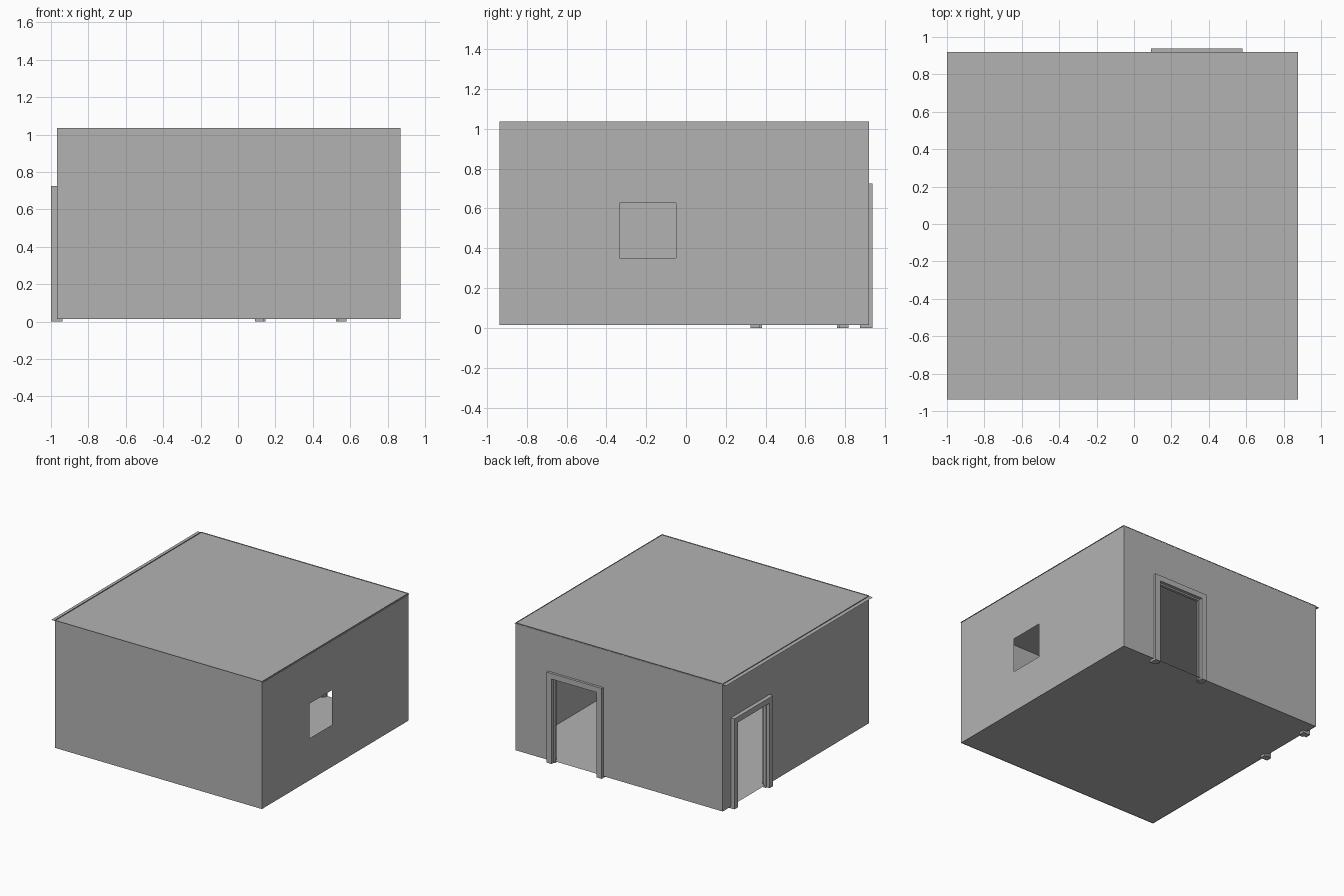
import bpy, bmesh
from mathutils import Matrix, Vector

cube = bpy.data.objects.get("Cube")
if cube:
    bpy.data.objects.remove(cube, do_unlink=True)

grey = bpy.data.materials.new("plain_grey")
grey.use_nodes = True
COLOUR = (0.45, 0.45, 0.45, 1)
grey.diffuse_color = COLOUR
grey.node_tree.nodes["Principled BSDF"].inputs["Base Color"].default_value = COLOUR

# Room limits
X0, X1 = -0.968, 0.868
Y0, Y1 = -0.937, 0.918
Z0, Z1 = 0.014, 1.036
DOOR_H = 0.725
FACE, STOP = 0.045, 0.012


def finish(name, bm):
    mesh = bpy.data.meshes.new(name)
    bm.to_mesh(mesh)
    bm.free()
    mesh.materials.append(grey)
    obj = bpy.data.objects.new(name, mesh)
    bpy.context.collection.objects.link(obj)
    return obj


def sheet(name, place, u, v, hole=None):
    """Flat sheet over u and v, with an optional rectangular hole (u0, u1, v0, v1)."""
    us, vs = list(u), list(v)
    if hole:
        us = sorted(set(us + list(hole[:2])))
        vs = sorted(set(vs + list(hole[2:])))
    bm = bmesh.new()
    for a, b in zip(us, us[1:]):
        for c, d in zip(vs, vs[1:]):
            if hole and hole[0] <= a < hole[1] and hole[2] <= c < hole[3]:
                continue
            bm.faces.new([bm.verts.new(place(*p)) for p in ((a, c), (b, c), (b, d), (a, d))])
    bmesh.ops.remove_doubles(bm, verts=bm.verts, dist=1e-5)
    # Keep only the outline and the lines around the hole
    bmesh.ops.recalc_face_normals(bm, faces=bm.faces)
    return finish(name, bm)


def door_frame(name, place, a, b, front, back):
    """Rebated frame section swept up one jamb, across the head and down the other."""
    depth = back - front
    section = [(0, 0), (FACE, 0), (FACE, 0.4), (FACE + STOP, 0.4),
               (FACE + STOP, 0.75), (FACE, 0.75), (FACE, 1), (0, 1)]
    bm = bmesh.new()
    rows = []
    for w, t in section:
        d = front + depth * t
        path = [(a + w, 0), (a + w, DOOR_H - w), (b - w, DOOR_H - w), (b - w, 0)]
        rows.append([bm.verts.new(place(u, d, z)) for u, z in path])
    for r, s in zip(rows, rows[1:] + rows[:1]):
        for i in range(3):
            bm.faces.new((r[i], r[i + 1], s[i + 1], s[i]))
    for end in (0, 3):
        bm.faces.new([r[end] for r in rows])
    bmesh.ops.recalc_face_normals(bm, faces=bm.faces)
    return finish(name, bm)


# Floor and roof, the roof overhanging on one side
sheet("floor", lambda x, y: (x, y, Z0 + 0.004), (X0, X1), (Y0, Y1))
sheet("roof", lambda x, y: (x, y, Z1 - 0.006), (-1.0, 0.876), (Y0, Y1 + 0.002))

# Walls
BACK_DOOR = (0.09, 0.58)
SIDE_DOOR = (0.325, 0.815)


def doorway(span):
    return (span[0] + 0.02, span[1] - 0.02, Z0, DOOR_H - 0.02)


sheet("front_wall", lambda x, z: (x, Y0, z), (X0, X1), (Z0, Z1))
sheet("back_wall", lambda x, z: (x, Y1, z), (X0, X1), (Z0, Z1), doorway(BACK_DOOR))
sheet("left_wall", lambda y, z: (X1, y, z), (Y0, Y1), (Z0, Z1), (-0.335, -0.05, 0.35, 0.628))
sheet("right_wall", lambda y, z: (X0, y, z), (Y0, Y1), (Z0, Z1), doorway(SIDE_DOOR))

# Door frames
door_frame("back_door_frame", lambda u, d, z: (u, d, z), *BACK_DOOR, 0.938, 0.875)
door_frame("side_door_frame", lambda u, d, z: (d, u, z), *SIDE_DOOR, -1.0, -0.937)
